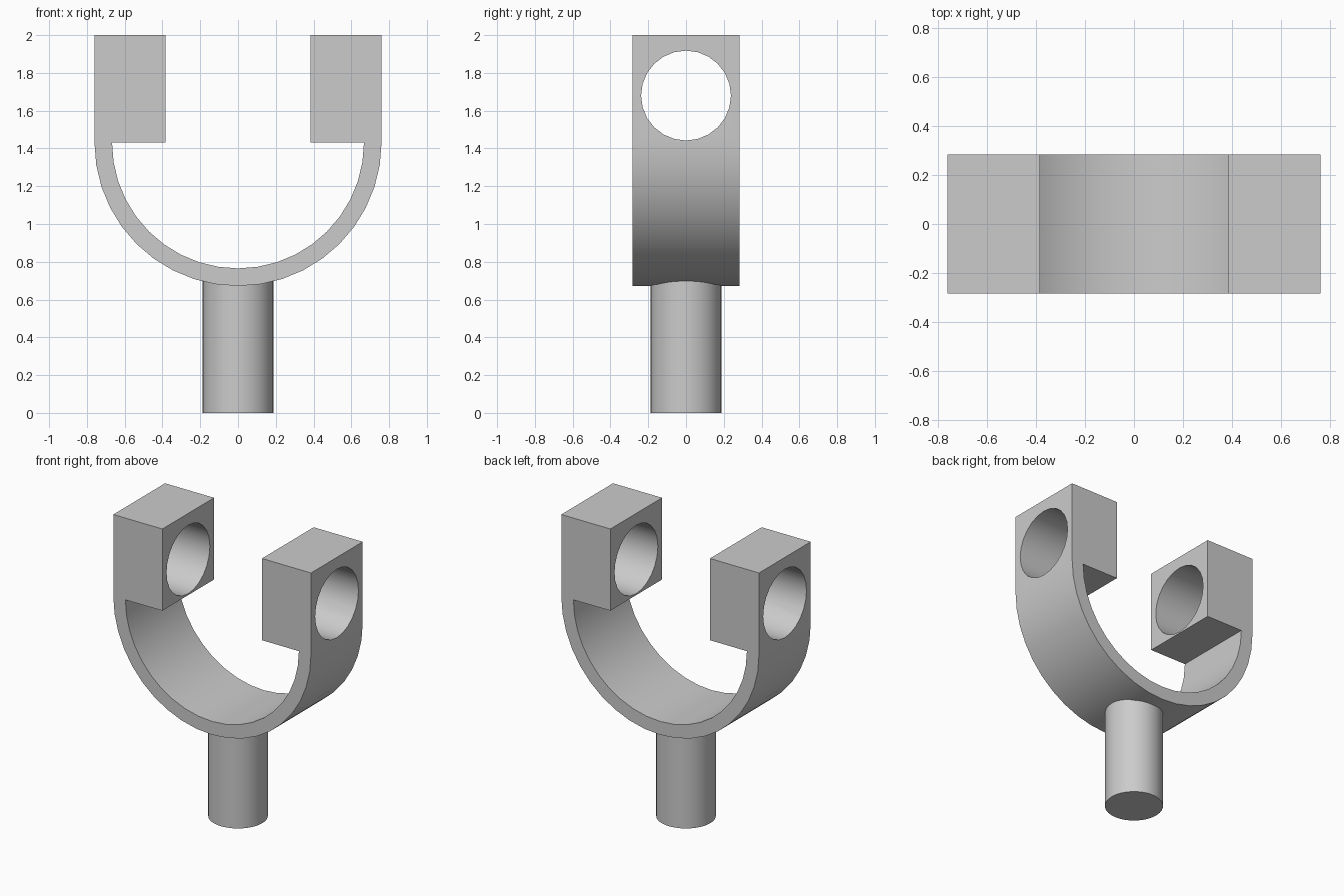
import bpy, bmesh
from math import sin, cos, pi, radians

cube = bpy.data.objects.get("Cube")
if cube:
    bpy.data.objects.remove(cube, do_unlink=True)

OUTER, INNER, HALF_DEPTH = 0.76, 0.667, 0.284
ARC_Z, TOP_Z, LUG_X = 1.432, 2.0, 0.383
HOLE_R, HOLE_Z = 0.238, 1.68
STEM_R, STEM_TOP = 0.188, 0.72

grey = bpy.data.materials.new("light grey metal")
grey.use_nodes = True
grey.diffuse_color = (0.6, 0.6, 0.6, 1)
grey.node_tree.nodes["Principled BSDF"].inputs["Base Color"].default_value = (0.6, 0.6, 0.6, 1)


def smooth(obj):
    bpy.ops.object.select_all(action='DESELECT')
    obj.select_set(True)
    bpy.context.view_layer.objects.active = obj
    bpy.ops.object.shade_smooth_by_angle(angle=radians(30))


def lower_arc(radius, steps=20):
    """Half circle from the right end (-x), under, to the left end (+x)."""
    angles = [pi + pi * i / steps for i in range(steps + 1)]
    return [(radius * cos(a), ARC_Z + radius * sin(a)) for a in angles]


def cylinder(name, radius, length, location, rotation=(0, 0, 0), sides=32):
    bpy.ops.mesh.primitive_cylinder_add(vertices=sides, radius=radius, depth=length,
                                        location=location, rotation=rotation)
    obj = bpy.context.object
    obj.name = name
    obj.data.materials.append(grey)
    return obj


# Yoke: one profile of curved band and two square lugs, extruded in depth
profile = [(-OUTER, TOP_Z)] + lower_arc(OUTER)
profile += [(OUTER, TOP_Z), (LUG_X, TOP_Z), (LUG_X, ARC_Z)]
profile += lower_arc(INNER)[::-1]
profile += [(-LUG_X, ARC_Z), (-LUG_X, TOP_Z)]

bm = bmesh.new()
face = bm.faces.new([bm.verts.new((x, -HALF_DEPTH, z)) for x, z in profile])
extruded = bmesh.ops.extrude_face_region(bm, geom=[face])
moved = [v for v in extruded["geom"] if isinstance(v, bmesh.types.BMVert)]
bmesh.ops.translate(bm, verts=moved, vec=(0, 2 * HALF_DEPTH, 0))
bmesh.ops.recalc_face_normals(bm, faces=bm.faces)
mesh = bpy.data.meshes.new("yoke")
bm.to_mesh(mesh)
bm.free()
mesh.materials.append(grey)
yoke = bpy.data.objects.new("yoke", mesh)
bpy.context.collection.objects.link(yoke)

# Cross hole through both lugs
cutter = cylinder("hole_cutter", HOLE_R, 2, (0, 0, HOLE_Z), (0, pi / 2, 0), 24)
cutter.hide_render = True
cut = yoke.modifiers.new("cross_hole", 'BOOLEAN')
cut.operation = 'DIFFERENCE'
cut.solver = 'EXACT'
cut.object = cutter
bpy.ops.object.select_all(action='DESELECT')
yoke.select_set(True)
bpy.context.view_layer.objects.active = yoke
bpy.ops.object.modifier_apply(modifier=cut.name)
bpy.data.objects.remove(cutter, do_unlink=True)
smooth(yoke)

# Stem: round shank sunk into the bottom of the band
stem = cylinder("stem", STEM_R, STEM_TOP, (0, 0, STEM_TOP / 2))
smooth(stem)
